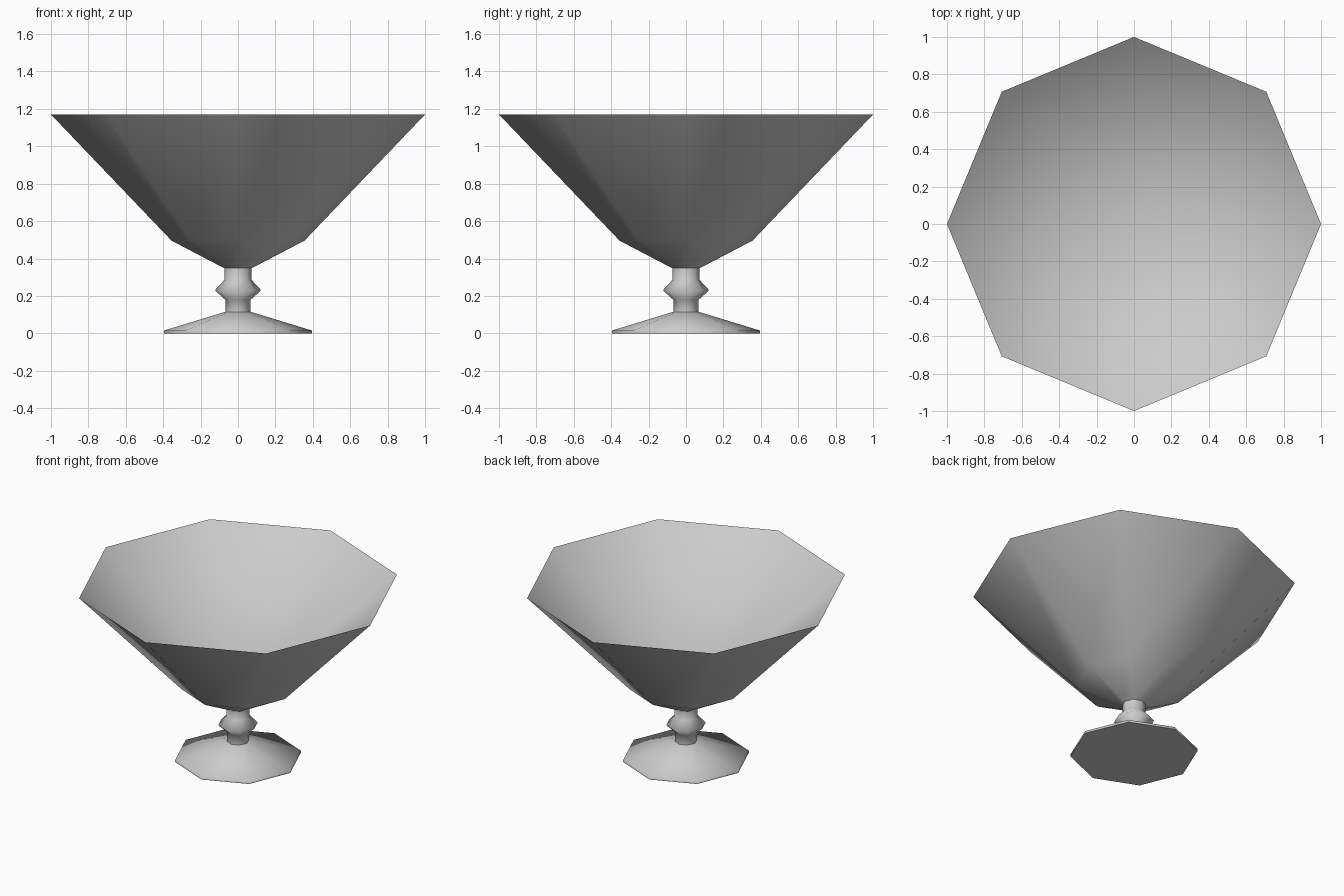
import bpy
import bmesh
import math

SIDES = 8

cube = bpy.data.objects.get("Cube")
if cube:
    bpy.data.objects.remove(cube, do_unlink=True)

grey = bpy.data.materials.new("light_grey")
grey.use_nodes = True
grey.diffuse_color = (0.6, 0.6, 0.6, 1)
grey.node_tree.nodes["Principled BSDF"].inputs["Base Color"].default_value = grey.diffuse_color


def lathe(name, profile, smooth_angle):
    """Spin a (radius, height) profile around the z axis into an eight-sided part."""
    bm = bmesh.new()
    verts = [bm.verts.new((r, 0, z)) for r, z in profile]
    edges = [bm.edges.new(pair) for pair in zip(verts, verts[1:])]
    bmesh.ops.spin(bm, geom=verts + edges, cent=(0, 0, 0), axis=(0, 0, 1),
                   angle=math.tau, steps=SIDES, use_merge=True)
    bmesh.ops.remove_doubles(bm, verts=bm.verts, dist=0.0005)
    bmesh.ops.recalc_face_normals(bm, faces=bm.faces)
    mesh = bpy.data.meshes.new(name)
    bm.to_mesh(mesh)
    bm.free()
    mesh.materials.append(grey)
    obj = bpy.data.objects.new(name, mesh)
    bpy.context.collection.objects.link(obj)
    bpy.ops.object.select_all(action="DESELECT")
    obj.select_set(True)
    bpy.context.view_layer.objects.active = obj
    bpy.ops.object.shade_smooth_by_angle(angle=math.radians(smooth_angle))
    return obj


# Sloping foot with a thin softened edge and a flat underside
lathe("foot", [(0, 0), (0.395, 0), (0.395, 0.015), (0.068, 0.115)], 80)

# Short stem with a pointed knob
lathe("stem", [(0.068, 0.115), (0.068, 0.18), (0.124, 0.23),
               (0.073, 0.285), (0.073, 0.348)], 120)

# Wide bowl: outer wall, knife-edge rim, deep conical hollow
lathe("bowl", [(0.073, 0.348), (0.355, 0.495), (1, 1.17), (0, 0.35)], 60)
